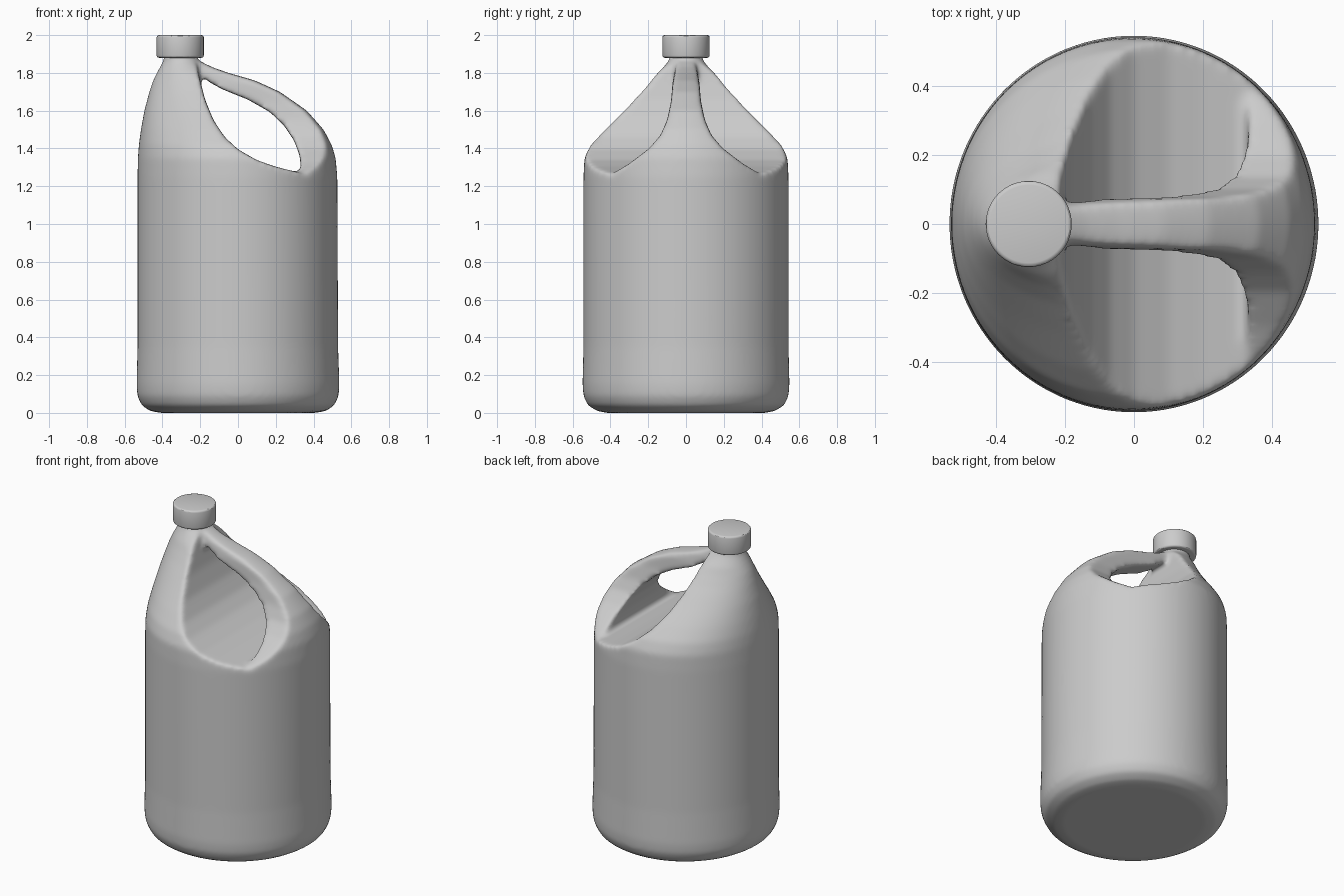
import bpy, bmesh, math

if "Cube" in bpy.data.objects:
    bpy.data.objects.remove(bpy.data.objects["Cube"])


def make_object(name, bm):
    bmesh.ops.recalc_face_normals(bm, faces=bm.faces)
    mesh = bpy.data.meshes.new(name)
    bm.to_mesh(mesh)
    bm.free()
    ob = bpy.data.objects.new(name, mesh)
    bpy.context.collection.objects.link(ob)
    return ob


def loft(name, rows, seg=96):
    """Stack of ellipses: z, left x, right x, half depth y."""
    bm = bmesh.new()
    rings = []
    for z, xl, xr, hy in rows:
        cx, rx = (xl + xr) / 2, (xr - xl) / 2
        rings.append([bm.verts.new((cx + rx * math.cos(2 * math.pi * i / seg),
                                    hy * math.sin(2 * math.pi * i / seg), z))
                      for i in range(seg)])
    for a, b in zip(rings, rings[1:]):
        for i in range(seg):
            j = (i + 1) % seg
            bm.faces.new((a[i], a[j], b[j], b[i]))
    bm.faces.new(rings[0])
    bm.faces.new(rings[-1])
    return make_object(name, bm)


def prism(name, pts, place, depth):
    """Outline extruded from depth[0] to depth[1]."""
    bm = bmesh.new()
    a = [bm.verts.new(place(u, v, depth[0])) for u, v in pts]
    b = [bm.verts.new(place(u, v, depth[1])) for u, v in pts]
    bm.faces.new(a)
    bm.faces.new(b)
    for i in range(len(pts)):
        j = (i + 1) % len(pts)
        bm.faces.new((a[i], a[j], b[j], b[i]))
    return make_object(name, bm)


def apply(ob, kind, **props):
    mod = ob.modifiers.new(kind, kind)
    for key, value in props.items():
        setattr(mod, key, value)
    bpy.context.view_layer.objects.active = ob
    bpy.ops.object.modifier_apply(modifier=mod.name)


def boolean(ob, cutter, operation):
    apply(ob, 'BOOLEAN', object=cutter, operation=operation, solver='EXACT')
    bpy.data.objects.remove(cutter)


# full outer shape of the jug before the grip is hollowed
body = loft("jug_body", [
    (0.00, -0.41, 0.41, 0.42), (0.01, -0.465, 0.465, 0.47),
    (0.04, -0.51, 0.51, 0.52), (0.09, -0.533, 0.533, 0.543),
    (0.15, -0.537, 0.537, 0.548), (0.35, -0.532, 0.53, 0.543),
    (1.25, -0.532, 0.526, 0.543), (1.35, -0.53, 0.517, 0.538),
    (1.42, -0.525, 0.496, 0.505), (1.50, -0.514, 0.453, 0.436),
    (1.60, -0.496, 0.365, 0.338), (1.70, -0.47, 0.222, 0.24),
    (1.76, -0.45, 0.09, 0.185), (1.80, -0.43, -0.05, 0.15),
    (1.83, -0.414, -0.135, 0.12), (1.87, -0.393, -0.215, 0.088),
    (1.95, -0.39, -0.22, 0.085)])

# scoop running front to back behind the neck
xz = lambda u, v, d: (u, d, v)
yz = lambda u, v, d: (d, u, v)
scoop = prism("scoop_cutter", [
    (-0.22, 2.1), (-0.222, 1.87), (-0.203, 1.77), (-0.175, 1.66),
    (-0.13, 1.55), (-0.07, 1.46), (0.0, 1.395), (0.1, 1.338),
    (0.2, 1.303), (0.3, 1.278), (0.36, 1.265), (0.7, 1.25), (0.7, 2.1)],
    xz, (-0.7, 0.7))

# part of the scoop kept solid as the handle, flaring into the shoulder
handle = prism("handle_keep", [
    (0.333, 1.1), (0.333, 1.3), (0.327, 1.36), (0.298, 1.44), (0.245, 1.52),
    (0.17, 1.592), (0.05, 1.66), (-0.08, 1.712), (-0.15, 1.75),
    (-0.19, 1.785), (-0.26, 1.83), (-0.26, 2.2), (0.8, 2.2), (0.8, 1.1)],
    xz, (-0.8, 0.8))
half = [(0.6, 1.15), (0.5, 1.2), (0.4, 1.26), (0.3, 1.32), (0.195, 1.4),
        (0.135, 1.47), (0.1, 1.55), (0.079, 1.65), (0.071, 1.75),
        (0.058, 1.82), (0.048, 1.87), (0.046, 2.3)]
flare = prism("flare_keep", half + [(-y, z) for y, z in reversed(half)],
              yz, (-0.9, 0.9))
boolean(handle, flare, 'INTERSECT')
boolean(scoop, handle, 'DIFFERENCE')
boolean(body, scoop, 'DIFFERENCE')

# blend every edge into a soft moulded skin
apply(body, 'REMESH', mode='VOXEL', voxel_size=0.012)
apply(body, 'SMOOTH', factor=0.5, iterations=14)
body.data.shade_smooth()

# screw cap
bpy.ops.mesh.primitive_cylinder_add(vertices=64, radius=0.125, depth=0.12,
                                    location=(-0.306, 0, 1.94))
cap = bpy.context.object
cap.name = "cap"
apply(cap, 'BEVEL', width=0.012, segments=3)
bpy.ops.object.shade_smooth_by_angle()
